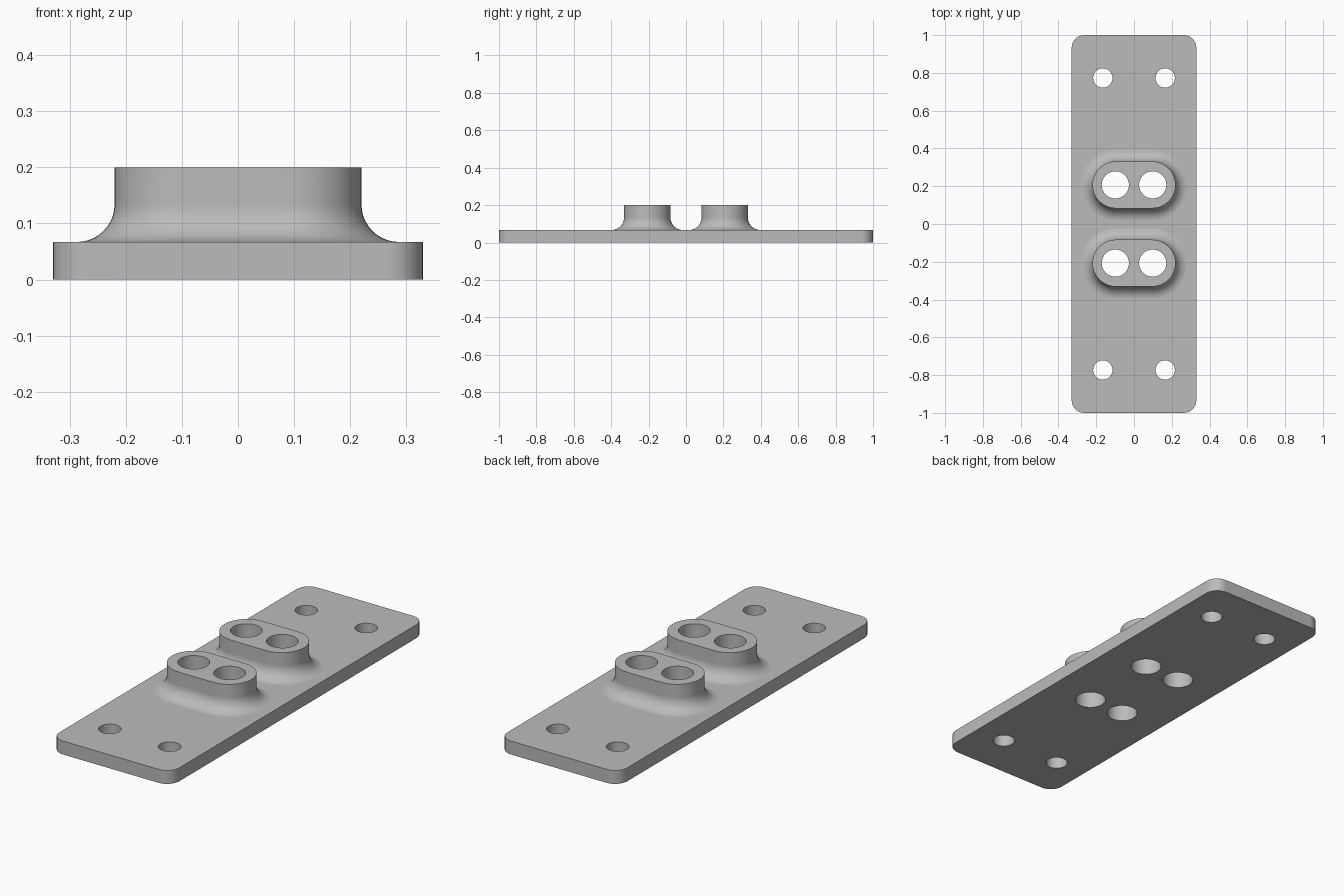
import bpy
import bmesh
from math import sin, cos, pi

default_cube = bpy.data.objects.get("Cube")
if default_cube:
    bpy.data.objects.remove(default_cube, do_unlink=True)

PLATE_TOP = 0.067
BOSS_TOP = 0.2
FILLET = 0.067
BOSS_Y = 0.207

grey = bpy.data.materials.new("plain grey")
grey.use_nodes = True
colour = (0.5, 0.5, 0.5, 1)
grey.diffuse_color = colour
grey.node_tree.nodes["Principled BSDF"].inputs["Base Color"].default_value = colour


def rounded_outline(half_x, half_y, radius, steps):
    """Rectangle with rounded corners; becomes a slot or circle at full radius."""
    points = []
    for corner, (sx, sy) in enumerate([(1, 1), (-1, 1), (-1, -1), (1, -1)]):
        for i in range(steps + 1):
            a = (corner + i / steps) * pi / 2
            points.append((sx * (half_x - radius) + radius * cos(a),
                           sy * (half_y - radius) + radius * sin(a)))
    return points


def loft(name, sections, x=0, y=0):
    """Closed solid through a stack of (outline, height) sections."""
    bm = bmesh.new()
    rings = [[bm.verts.new((px + x, py + y, z)) for px, py in outline]
             for outline, z in sections]
    for low, high in zip(rings, rings[1:]):
        for i in range(len(low)):
            bm.faces.new((low[i - 1], low[i], high[i], high[i - 1]))
    bm.faces.new(rings[0][::-1])
    bm.faces.new(rings[-1])
    bmesh.ops.remove_doubles(bm, verts=bm.verts, dist=1e-5)
    bmesh.ops.recalc_face_normals(bm, faces=bm.faces)
    mesh = bpy.data.meshes.new(name)
    bm.to_mesh(mesh)
    bm.free()
    mesh.materials.append(grey)
    obj = bpy.data.objects.new(name, mesh)
    bpy.context.collection.objects.link(obj)
    return obj


def combine(target, tool, operation):
    """Apply an exact boolean and discard the tool."""
    mod = target.modifiers.new(operation.lower(), 'BOOLEAN')
    mod.operation, mod.solver, mod.object = operation, 'EXACT', tool
    bpy.context.view_layer.objects.active = target
    bpy.ops.object.modifier_apply(modifier=mod.name)
    bpy.data.objects.remove(tool, do_unlink=True)


def drill(target, x, y, radius):
    circle = rounded_outline(radius, radius, radius, 12)
    combine(target, loft("hole_cutter", [(circle, -0.1), (circle, 0.4)], x, y), 'DIFFERENCE')


# Base plate with rounded corners
plan = rounded_outline(0.33, 1.0, 0.067, 8)
plate = loft("mounting_plate", [(plan, 0), (plan, PLATE_TOP)])

# Boss profile: embedded foot, concave fillet, straight wall
profile = [(FILLET, PLATE_TOP / 2)]
for i in range(11):
    a = i / 10 * pi / 2
    profile.append((FILLET * (1 - sin(a)), PLATE_TOP + FILLET * (1 - cos(a))))
profile.append((0, BOSS_TOP))
boss_sections = [(rounded_outline(0.22 + d, 0.124 + d, 0.124 + d, 12), z) for d, z in profile]

# Two slot-shaped bosses, then all through holes
for side in (-1, 1):
    combine(plate, loft("boss", boss_sections, 0, side * BOSS_Y), 'UNION')
for side in (-1, 1):
    for x in (-1, 1):
        drill(plate, x * 0.099, side * BOSS_Y, 0.072)
        drill(plate, x * 0.165, side * 0.773, 0.051)

# Smooth curved walls, crisp rims, flat faces kept flat
bpy.ops.object.select_all(action='DESELECT')
plate.select_set(True)
bpy.context.view_layer.objects.active = plate
bpy.ops.object.shade_smooth_by_angle(angle=pi / 6)
weighted = plate.modifiers.new("weighted_normals", 'WEIGHTED_NORMAL')
weighted.keep_sharp = True
